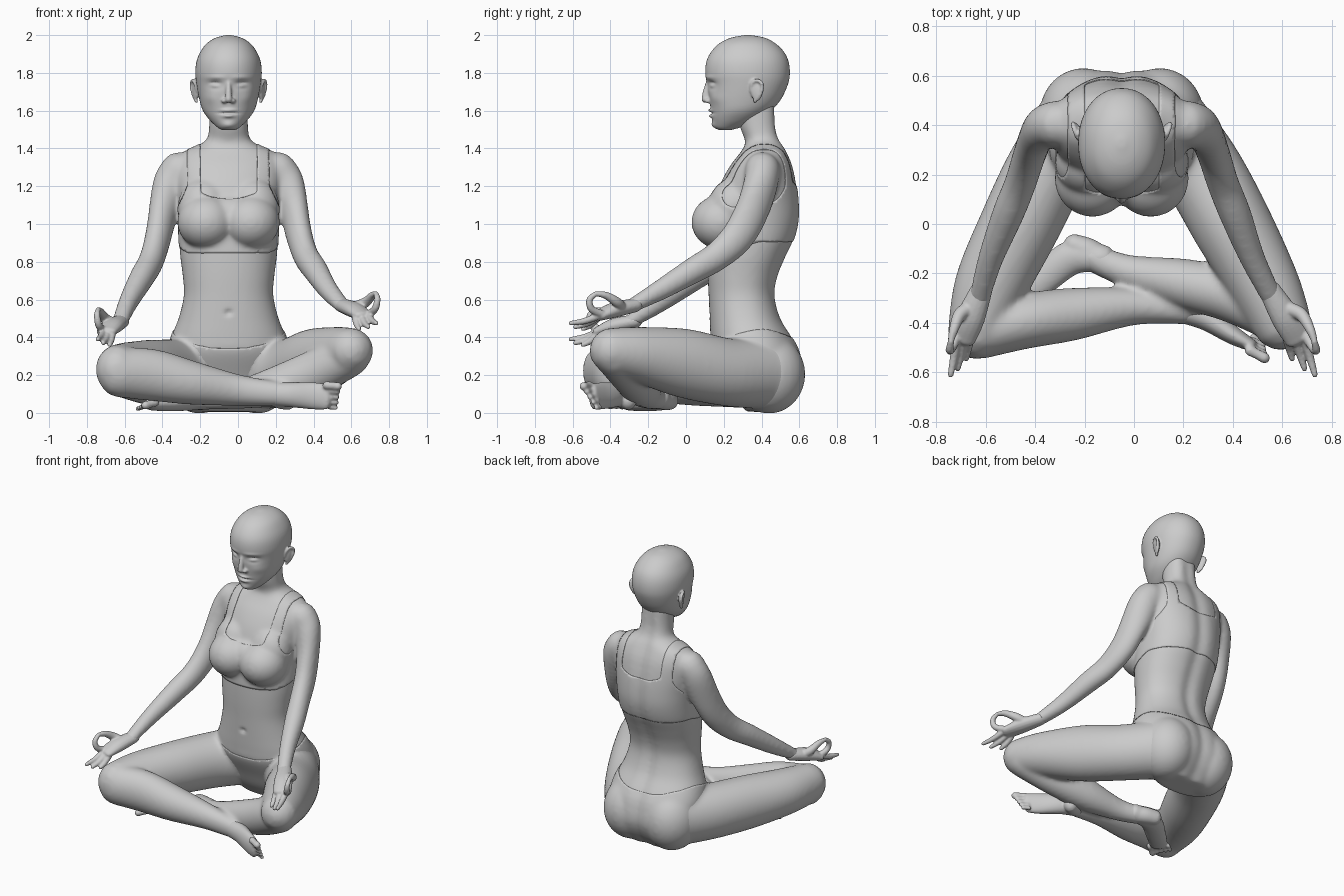
import bpy, bmesh
from math import sin, cos, pi, exp, radians
from mathutils import Vector, Matrix

CX = -0.05  # the spine sits slightly left of the frame centre


def spline(pts, n=6):
    """Catmull-Rom interpolation of equal-length tuples."""
    out = []
    for i in range(len(pts) - 1):
        a, b, c, d = (pts[max(i - 1, 0)], pts[i], pts[i + 1], pts[min(i + 2, len(pts) - 1)])
        for k in range(n):
            t = k / n
            out.append([0.5 * (2 * q + (r - p) * t + (2 * p - 5 * q + 4 * r - s) * t * t
                               + (3 * q - p - 3 * r + s) * t ** 3) for p, q, r, s in zip(a, b, c, d)])
    return out + [list(pts[-1])]


def bridge(bm, rings):
    vs = [[bm.verts.new(p) for p in ring] for ring in rings]
    m = len(vs[0])
    for a, b in zip(vs, vs[1:]):
        for i in range(m):
            bm.faces.new((a[i], a[(i + 1) % m], b[(i + 1) % m], b[i]))
    bm.faces.new(vs[0][::-1])
    bm.faces.new(vs[-1])


def tube(bm, pts, seg=20):
    """Round-ended limb through (x, y, z, side radius, upright radius)."""
    P = spline(pts)
    C = [Vector(p[:3]) for p in P]
    rings = []

    def ring(c, t, ra, rb):
        side = t.cross(Vector((0, 0, 1))).normalized()
        up = side.cross(t)
        rings.append([c + side * ra * cos(2 * pi * k / seg) + up * rb * sin(2 * pi * k / seg)
                      for k in range(seg)])
    T = [(C[min(i + 1, len(C) - 1)] - C[max(i - 1, 0)]).normalized() for i in range(len(C))]

    def cap(i, sgn, angles):
        ra, rb = P[i][3:]
        for a in angles:
            a = radians(a)
            ring(C[i] + T[i] * sgn * min(ra, rb) * sin(a), T[i], ra * cos(a), rb * cos(a))
    cap(0, -1, (78, 52, 26))
    for c, t, p in zip(C, T, P):
        ring(c, t, p[3], p[4])
    cap(-1, 1, (26, 52, 78))
    bridge(bm, rings)


def stack(bm, levels, n=2.2, groove=0.0, seg=64):
    """Horizontal super-ellipse sections (z, half width, front y, back y)."""
    rings = []
    for z, w, f, b in spline(levels):
        ring = []
        for k in range(seg):
            c, s = cos(2 * pi * k / seg), sin(2 * pi * k / seg)
            x = w * abs(c) ** (2 / n) * (1 if c > 0 else -1)
            y = (f + b) / 2 + (b - f) / 2 * abs(s) ** (2 / n) * (1 if s > 0 else -1)
            if s > 0:
                y -= groove * exp(-(x / 0.04) ** 2)
            ring.append((CX + x, y, z))
        rings.append(ring)
    bridge(bm, rings)


def ball(bm, c, r, rot=0):
    bmesh.ops.create_uvsphere(bm, u_segments=28, v_segments=18, radius=1, matrix=Matrix.Translation(c)
                              @ Matrix.Rotation(rot, 4, 'Z') @ Matrix.Diagonal((*r, 1)))


def fuse(name, builders, voxel, smooth):
    """Merge overlapping volumes into one smooth skin."""
    bm = bmesh.new()
    for b in builders:
        b(bm)
    bmesh.ops.recalc_face_normals(bm, faces=bm.faces)
    me = bpy.data.meshes.new(name)
    bm.to_mesh(me)
    bm.free()
    ob = bpy.data.objects.new(name, me)
    bpy.context.collection.objects.link(ob)
    bpy.context.view_layer.objects.active = ob
    r = ob.modifiers.new("skin", 'REMESH')
    r.mode, r.voxel_size = 'VOXEL', voxel
    s = ob.modifiers.new("relax", 'SMOOTH')
    s.factor, s.iterations = 0.5, smooth
    for m in ("skin", "relax"):
        bpy.ops.object.modifier_apply(modifier=m)
    ob.data.shade_smooth()
    return ob


def sculpt(ob, bumps, ymax):
    """Push the front surface in or out: (dx, z, rx, rz, dy), mirrored when dx > 0."""
    for v in ob.data.vertices:
        if v.co.y < ymax:
            x, z = v.co.x - CX, v.co.z
            v.co.y += sum(d * exp(-((abs(x) - bx) / rx) ** 2 - ((z - bz) / rz) ** 2)
                          for bx, bz, rx, rz, d in bumps)


# torso, bust and seat
def torso(bm):
    stack(bm, [(.01, .19, .32, .51), (.10, .27, .25, .585), (.2, .31, .2, .622), (.32, .32, .14, .605),
               (.4, .305, .13, .565), (.5, .265, .125, .505), (.62, .237, .12, .475), (.72, .242, .115, .49),
               (.82, .255, .113, .53), (.92, .262, .115, .577), (1.02, .265, .13, .60),
               (1.12, .272, .15, .60), (1.22, .285, .185, .587), (1.31, .285, .235, .567),
               (1.375, .25, .285, .54), (1.415, .165, .31, .52), (1.45, .115, .31, .50),
               (1.52, .103, .285, .484), (1.65, .10, .27, .48)], groove=.018)
    ball(bm, (CX, .19, 1.03), (.15, .108, .12))
    for s in (-1, 1):
        ball(bm, (CX + s * .118, .185, 1.01), (.15, .153, .14))
        ball(bm, (CX + s * .13, .25, 1.09), (.14, .13, .15))
        ball(bm, (CX + s * .155, .44, .205), (.175, .188, .205))


# arms
def arm(s, wx, dz):
    def build(bm):
        pts = [(.26, .405, 1.285, .095, .1), (.305, .395, 1.21, .088, .1), (.345, .35, 1.07, .072, .095),
               (.375, .275, .93, .067, .09), (.41, .165, .82, .065, .078), (.46, .04, .74, .065, .07),
               (.53, -.14, .625, .052, .055), (wx, -.3, .53, .044, .036)]
        tube(bm, [(CX + s * o, y, z + dz * max(0, (.4 - y) / .7), a, b) for o, y, z, a, b in pts])
    return build


# thighs and crossed shins
def legs(bm):
    tube(bm, [(.11, .42, .21, .18, .19), (.27, .22, .215, .168, .18), (.405, -.02, .265, .162, .182),
              (.53, -.25, .31, .142, .147), (.595, -.39, .33, .122, .122)], 32)
    tube(bm, [(-.21, .42, .21, .18, .19), (-.35, .22, .21, .168, .18), (-.47, -.02, .215, .162, .172),
              (-.58, -.25, .225, .147, .15), (-.637, -.43, .23, .118, .132)], 32)
    tube(bm, [(.59, -.375, .3, .11, .11), (.4, -.29, .21, .11, .12), (.2, -.24, .14, .1, .105),
              (-.03, -.19, .09, .067, .07), (-.18, -.13, .075, .057, .057)], 28)
    tube(bm, [(-.63, -.435, .215, .113, .133), (-.45, -.395, .2, .112, .137), (-.25, -.365, .16, .107, .117),
              (0, -.335, .12, .075, .084), (.22, -.355, .1, .052, .064)], 28)


body = fuse("body", [torso, arm(-1, .575, -.05), arm(1, .61, .03), legs], .012, 14)
sculpt(body, [(0, .53, .018, .014, .015)], .17)


# hands: thumb and forefinger touching, three fingers reaching out
def hand(s, w, k):
    def build(bm):
        def part(pts):
            tube(bm, [(w[0] + s * k * x, w[1] - f, w[2] + u, a + .001, b + .001) for x, f, u, a, b in pts], 16)
        part([(-.01, -.03, .01, .044, .036), (.055, .08, -.015, .058, .04), (.105, .16, -.045, .056, .027)])
        for base, tip in (((.13, .16, -.045), (.172, .31, -.085)), ((.095, .17, -.055), (.13, .285, -.105)),
                          ((.062, .17, -.06), (.08, .245, -.115))):
            mid = [(p + q) / 2 + o for p, q, o in zip(base, tip, (0, 0, -.008))]
            part([(*base, .019, .019), (*mid, .016, .016), (*tip, .011, .011)])
        part([(.13, .14, -.04, .021, .021), (.165, .2, -.01, .018, .018), (.178, .21, .04, .016, .016),
              (.17, .175, .072, .012, .012)])
        part([(.05, .04, -.005, .03, .03), (.115, .065, .025, .026, .026), (.15, .12, .06, .019, .019),
              (.168, .165, .07, .013, .013)])
    return build


fuse("left_hand", [hand(1, (.56, -.3, .56), 1)], .006, 2)
fuse("right_hand", [hand(-1, (-.625, -.3, .475), .68)], .006, 2)


# feet with five toes each
def foot(pts, heel, toe, step, reach):
    def build(bm):
        tube(bm, pts, 24)
        tube(bm, heel)
        for i in range(5):
            a = Vector(toe) + Vector(step) * i
            b = a + Vector(reach) * (1 - .1 * i)
            r = .023 if i == 0 else .0175 - .001 * i
            tube(bm, [(*a, r, r), (*((a + b) / 2), r * .9, r * .9), (*b, r, r)], 12)
    return build


fuse("right_foot", [foot([(.18, -.345, .1, .052, .062), (.29, -.38, .095, .05, .066),
                          (.4, -.45, .09, .038, .072), (.47, -.488, .085, .026, .068)],
                         [(.19, -.345, .09, .05, .055), (.23, -.325, .075, .05, .055), (.265, -.305, .065, .045, .05)],
                         (.47, -.512, .146), (.003, .014, -.029), (.058, -.03, -.005))], .007, 6)
fuse("left_foot", [foot([(-.13, -.14, .08, .057, .057), (-.25, -.135, .065, .07, .052),
                         (-.37, -.225, .05, .064, .042), (-.455, -.3, .045, .058, .032)],
                        [(-.14, -.14, .075, .055, .055), (-.19, -.11, .07, .055, .055), (-.24, -.085, .065, .045, .05)],
                        (-.44, -.365, .055), (-.015, .027, -.006), (-.05, -.035, -.015))], .007, 6)


# head, nose and ears
def head(bm):
    stack(bm, [(1.497, .035, .18, .24), (1.512, .06, .155, .29), (1.55, .1, .14, .38), (1.6, .136, .133, .45),
               (1.66, .155, .122, .503), (1.74, .17, .112, .54), (1.8, .176, .102, .55), (1.86, .17, .108, .543),
               (1.91, .15, .132, .52), (1.955, .117, .175, .475), (1.985, .07, .235, .42),
               (2.0, .015, .31, .345)], 2.1)
    tube(bm, [(CX, .122, 1.76, .013, .014), (CX, .109, 1.7, .016, .02), (CX, .102, 1.66, .019, .02)])
    for s in (-1, 1):
        ball(bm, (CX + s * .022, .118, 1.652), (.016, .02, .013))
        ball(bm, (CX + s * .176, .375, 1.705), (.013, .034, .055), -s * .3)
        rim = [(.166, .345, 1.705), (.178, .35, 1.745), (.19, .38, 1.76), (.197, .405, 1.735),
               (.188, .395, 1.69), (.17, .365, 1.65)]
        tube(bm, [(CX + s * x, y, z, .01, .01) for x, y, z in rim], 10)


sculpt(fuse("head", [head], .006, 4),
       [(.072, 1.737, .036, .022, .017), (.072, 1.732, .024, .011, -.013), (.072, 1.748, .026, .005, .005),
        (.07, 1.775, .05, .012, -.005), (0, 1.587, .045, .005, .01), (0, 1.601, .034, .009, -.015),
        (0, 1.572, .03, .01, -.015), (0, 1.522, .035, .02, -.012), (.1, 1.665, .035, .03, -.006)], .27)


# clothing: thin shells lifted off the torso
def garment(name, keep):
    ob = fuse(name, [torso], .012, 14)
    bm = bmesh.new()
    bm.from_mesh(ob.data)
    drop = [f for f in bm.faces if not keep(abs(f.calc_center_median().x - CX), *f.calc_center_median()[1:])]
    bmesh.ops.delete(bm, geom=drop, context='FACES')
    rim = [v for v in bm.verts if v.is_boundary]
    for _ in range(8):  # even out the hem
        new = [(v, sum((e.other_vert(v).co for e in v.link_edges if e.is_boundary), Vector())
                / sum(e.is_boundary for e in v.link_edges)) for v in rim]
        for v, c in new:
            v.co = v.co.lerp(c, .5)
    bm.to_mesh(ob.data)
    bm.free()
    m = ob.modifiers.new("cloth", 'SOLIDIFY')
    m.thickness, m.offset = .004, 1
    bpy.ops.object.shade_smooth_by_angle(angle=radians(50))


def top_shape(x, y, z):
    if z < .85 + .06 * min(max((y - .2) / .2, 0), 1) or z > 1.43:
        return False
    armhole = .3 - .085 * min(max((z - 1.02) / .18, 0), 1)
    return x < armhole and (z < 1.13 + 1.5 * x * x + .06 * (y > .4) or x > .15)


garment("tank_top", top_shape)
garment("briefs", lambda x, y, z: z < .34 + .7 * x * x + .05 * min(max((y - .2) / .2, 0), 1))
